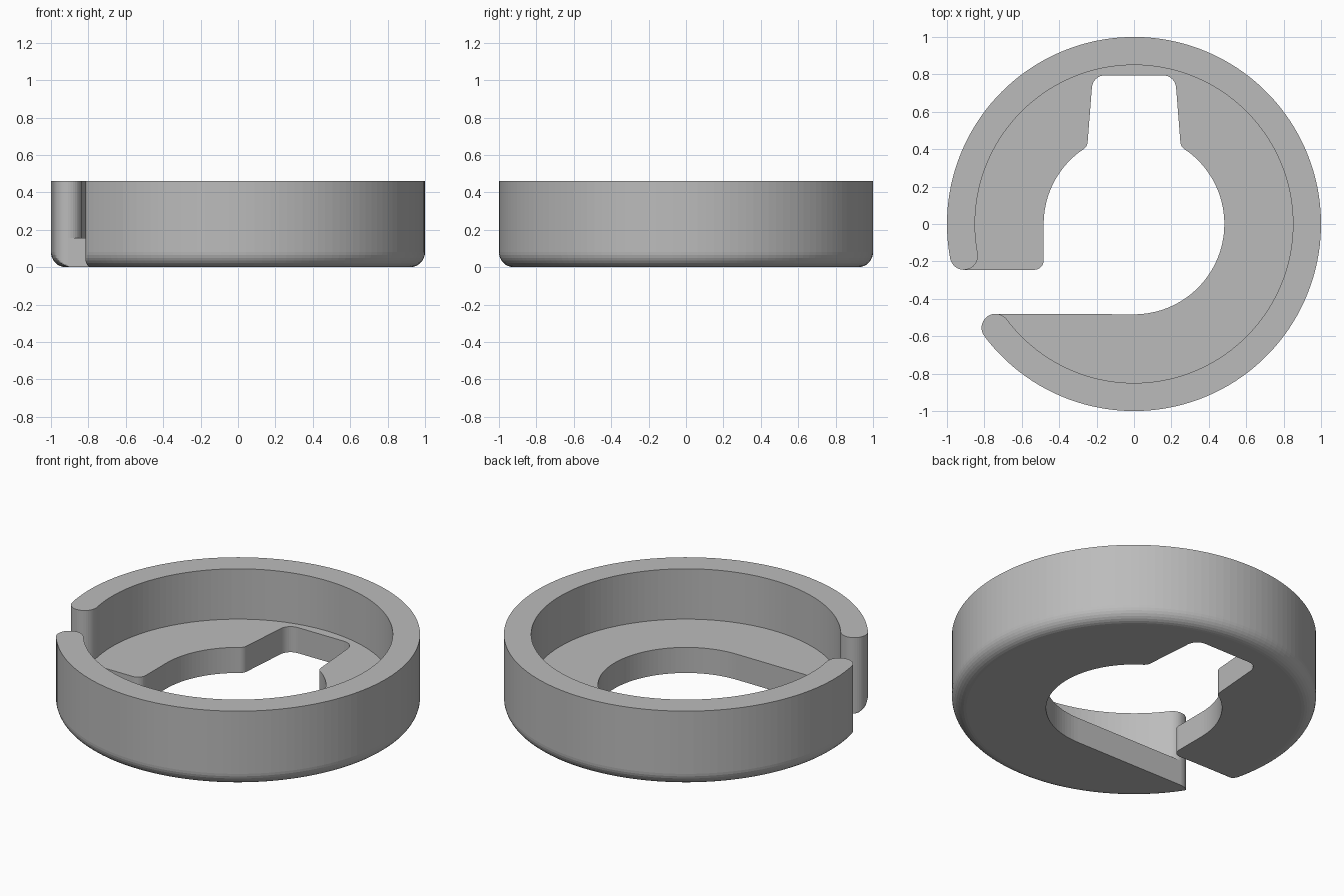
import bpy, bmesh
from math import sin, cos, radians, degrees, atan2, sqrt, tan, hypot
from mathutils import Vector

OUTER, INNER, BORE = 1.0, 0.85, 0.483
HEIGHT, FLOOR, FILLET = 0.46, 0.155, 0.08
SLOT_TOP, SLOT_LOW = -0.245, -0.48
MID, CAP = (OUTER + INNER) / 2, (OUTER - INNER) / 2

cube = bpy.data.objects.get("Cube")
if cube:
    bpy.data.objects.remove(cube, do_unlink=True)

grey = bpy.data.materials.new("plain grey")
grey.use_nodes = True
colour = (0.5, 0.5, 0.5, 1)
grey.diffuse_color = colour
grey.node_tree.nodes["Principled BSDF"].inputs["Base Color"].default_value = colour


def arc(cx, cy, r, a0, a1, n):
    """Points along an arc, angles in degrees."""
    angles = [radians(a0 + (a1 - a0) * i / n) for i in range(n + 1)]
    return [(cx + r * cos(a), cy + r * sin(a)) for a in angles]


def rounded(prev, corner, nxt, r, n=8):
    """Replace a corner with a curve tangent to both of its edges."""
    c = Vector(corner)
    u, v = (Vector(prev) - c).normalized(), (Vector(nxt) - c).normalized()
    half = u.angle(v) / 2
    centre = c + (u + v).normalized() * (r / sin(half))
    p, q = c + u * (r / tan(half)) - centre, c + v * (r / tan(half)) - centre
    a0 = degrees(atan2(p.y, p.x))
    turn = (degrees(atan2(q.y, q.x)) - a0 + 180) % 360 - 180
    return arc(centre.x, centre.y, r, a0, a0 + turn, n)


def limited(outline, radius):
    """Pull points beyond the radius back onto it."""
    scales = [min(1, radius / hypot(x, y)) for x, y in outline]
    return [(x * s, y * s) for (x, y), s in zip(outline, scales)]


# Centres of the two round wall ends, and their directions from the axis
top_y, low_y = SLOT_TOP + CAP, SLOT_LOW - CAP
top_x, low_x = -sqrt(MID**2 - top_y**2), -sqrt(MID**2 - low_y**2)
top_a = degrees(atan2(top_y, top_x)) % 360
low_a = degrees(atan2(low_y, low_x)) % 360

# Outside of the wall, from the lower slot edge around to the upper one
outside = arc(low_x, low_y, CAP, 90, low_a, 14)[:-1]
outside += arc(0, 0, OUTER, low_a, top_a + 360, 132)
outside += arc(top_x, top_y, CAP, top_a, 270, 10)[1:]

# Inside of the wall, running back
inside = arc(top_x, top_y, CAP, -90, top_a - 180, 10)[1:-1]
inside += arc(0, 0, INNER, top_a + 360, low_a, 132)
inside += arc(low_x, low_y, CAP, low_a - 180, 90, 10)[1:-1]

# Notch at the back of the bore, left half mirrored from the right
bore_right = arc(0, 0, BORE, 53, -90, 48)
shoulder, notch_top = (0.25, 0.413), (0.22, 0.795)
half = rounded((0, notch_top[1]), notch_top, shoulder, 0.07)
half += rounded(notch_top, shoulder, bore_right[0], 0.05)

# Keyhole opening, from the upper slot edge around to the lower one
keyhole = rounded((-OUTER, SLOT_TOP), (-BORE, SLOT_TOP), (-BORE, 0), 0.05)
keyhole += arc(0, 0, BORE, 180, 127, 18)
keyhole += [(-x, y) for x, y in reversed(half)] + half + bore_right

bm = bmesh.new()


def ring(outline, z):
    return [bm.verts.new((x, y, z)) for x, y in outline]


def bridge(low, high):
    for i in range(len(low) - 1):
        bm.faces.new((low[i], low[i + 1], high[i + 1], high[i]))


# Base with a rounded lower rim
footprint = outside + keyhole
layers = [ring(limited(footprint, r), z)
          for r, z in arc(OUTER - FILLET, FILLET, FILLET, -90, 0, 8)]
layers.append(ring(footprint, FLOOR))
bm.faces.new(layers[0][::-1])
for low, high in zip(layers, layers[1:]):
    bridge(low + low[:1], high + high[:1])

# Wall standing on the base, with the pocket floor inside it
foot_out = layers[-1][:len(outside)]
opening = layers[-1][len(outside):]
foot_in = ring(inside, FLOOR)
top_out, top_in = ring(outside, HEIGHT), ring(inside, HEIGHT)
bridge(foot_out, top_out)
bridge([foot_out[-1]] + foot_in + [foot_out[0]],
       [top_out[-1]] + top_in + [top_out[0]])
bm.faces.new(top_out + top_in)
bm.faces.new([foot_out[-1]] + opening + [foot_out[0]] + foot_in[::-1])

mesh = bpy.data.meshes.new("split_cup")
bm.to_mesh(mesh)
bm.free()
mesh.materials.append(grey)
cup = bpy.data.objects.new("split_cup", mesh)
bpy.context.scene.collection.objects.link(cup)

# Smooth the curved sides, keep the rims sharp
for obj in bpy.context.view_layer.objects:
    obj.select_set(obj == cup)
bpy.context.view_layer.objects.active = cup
bpy.ops.object.shade_smooth_by_angle(angle=radians(30))
